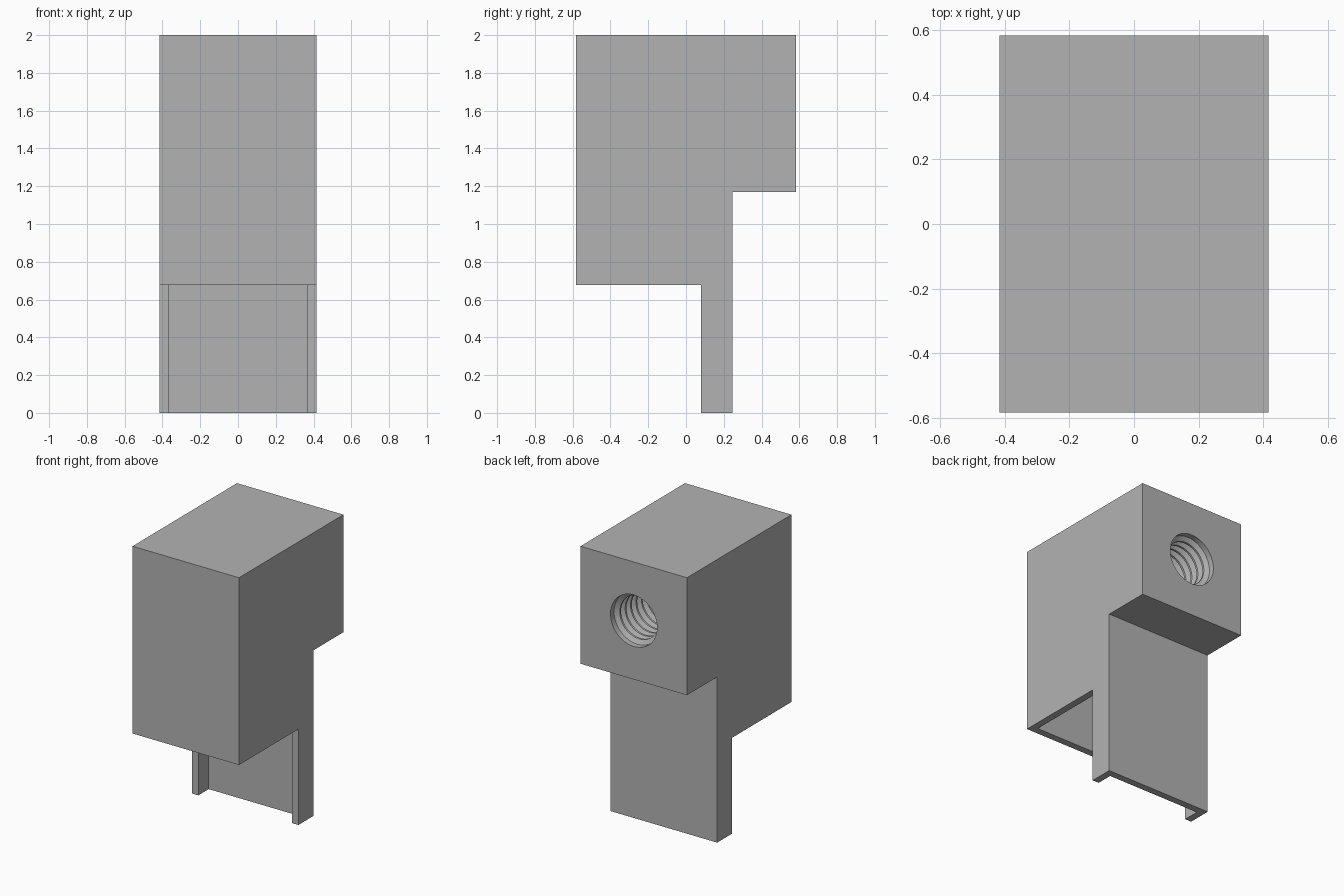
import bpy, bmesh
from math import tau, radians

default = bpy.data.objects.get("Cube")
if default:
    bpy.data.objects.remove(default, do_unlink=True)

grey = bpy.data.materials.new("plain grey")
grey.use_nodes = True
colour = (0.45, 0.45, 0.45, 1)
grey.diffuse_color = colour
grey.node_tree.nodes["Principled BSDF"].inputs["Base Color"].default_value = colour

HALF = 0.416            # half of the width
WALL = 0.05
FRONT, BACK = -0.583, 0.583
LEG_FRONT, LEG_BACK = 0.08, 0.246
SKIRT, SHELF, TOP = 0.677, 1.17, 2.0
HOLE_Z = (SHELF + TOP) / 2


def finish(bm, name):
    bmesh.ops.recalc_face_normals(bm, faces=bm.faces)
    mesh = bpy.data.meshes.new(name)
    bm.to_mesh(mesh)
    bm.free()
    mesh.materials.append(grey)
    obj = bpy.data.objects.new(name, mesh)
    bpy.context.collection.objects.link(obj)
    return obj


def extrude_profile(name, points, half):
    """Side profile (y, z) drawn out across the width."""
    bm = bmesh.new()
    face = bm.faces.new([bm.verts.new((-half, y, z)) for y, z in points])
    out = bmesh.ops.extrude_face_region(bm, geom=[face])
    moved = [v for v in out["geom"] if isinstance(v, bmesh.types.BMVert)]
    bmesh.ops.translate(bm, verts=moved, vec=(2 * half, 0, 0))
    return finish(bm, name)


def lathe(name, points, z):
    """Profile (radius, y) turned round an axis along y at height z."""
    bm = bmesh.new()
    verts = [bm.verts.new((r, y, z)) for r, y in points]
    edges = [bm.edges.new(pair) for pair in zip(verts, verts[1:])]
    bmesh.ops.spin(bm, geom=verts + edges, cent=(0, 0, z), axis=(0, 1, 0),
                   angle=tau, steps=48)
    bmesh.ops.remove_doubles(bm, verts=bm.verts, dist=0.0001)
    return finish(bm, name)


def cut(obj, cutter):
    cutter.hide_render = True
    mod = obj.modifiers.new("cut", "BOOLEAN")
    mod.operation = "DIFFERENCE"
    mod.solver = "EXACT"
    mod.object = cutter
    bpy.context.view_layer.objects.active = obj
    bpy.ops.object.modifier_apply(modifier=mod.name)
    bpy.data.objects.remove(cutter, do_unlink=True)


# Stepped body with the long rear leg
body = extrude_profile("housing", [
    (FRONT, TOP), (BACK, TOP), (BACK, SHELF), (LEG_BACK, SHELF),
    (LEG_BACK, 0), (LEG_FRONT, 0), (LEG_FRONT, SKIRT), (FRONT, SKIRT)], HALF)

# Pocket open at the bottom, which also makes the leg a channel
y0, y1 = FRONT + WALL, LEG_BACK - WALL
pocket = extrude_profile("pocket_cutter", [
    (y0, -0.1), (y1, -0.1), (y1, SHELF - 0.01), (y0, SHELF - 0.01)], HALF - WALL)
cut(body, pocket)

# Threaded blind hole in the back, with a short plain entry
MAJOR, MINOR, PITCH = 0.182, 0.151, 0.06
profile = [(0, BACK + 0.05), (MAJOR, BACK + 0.05)]
y = BACK - 0.04
for turn in range(11):
    profile += [(MAJOR, y), (MINOR, y - 0.32 * PITCH),
                (MINOR, y - 0.56 * PITCH), (MAJOR, y - 0.88 * PITCH)]
    y -= PITCH
profile += [(MAJOR, y), (0, y)]
cut(body, lathe("thread_cutter", profile, HOLE_Z))

bpy.ops.object.select_all(action="DESELECT")
body.select_set(True)
bpy.context.view_layer.objects.active = body
bpy.ops.object.shade_smooth_by_angle(angle=radians(30))
